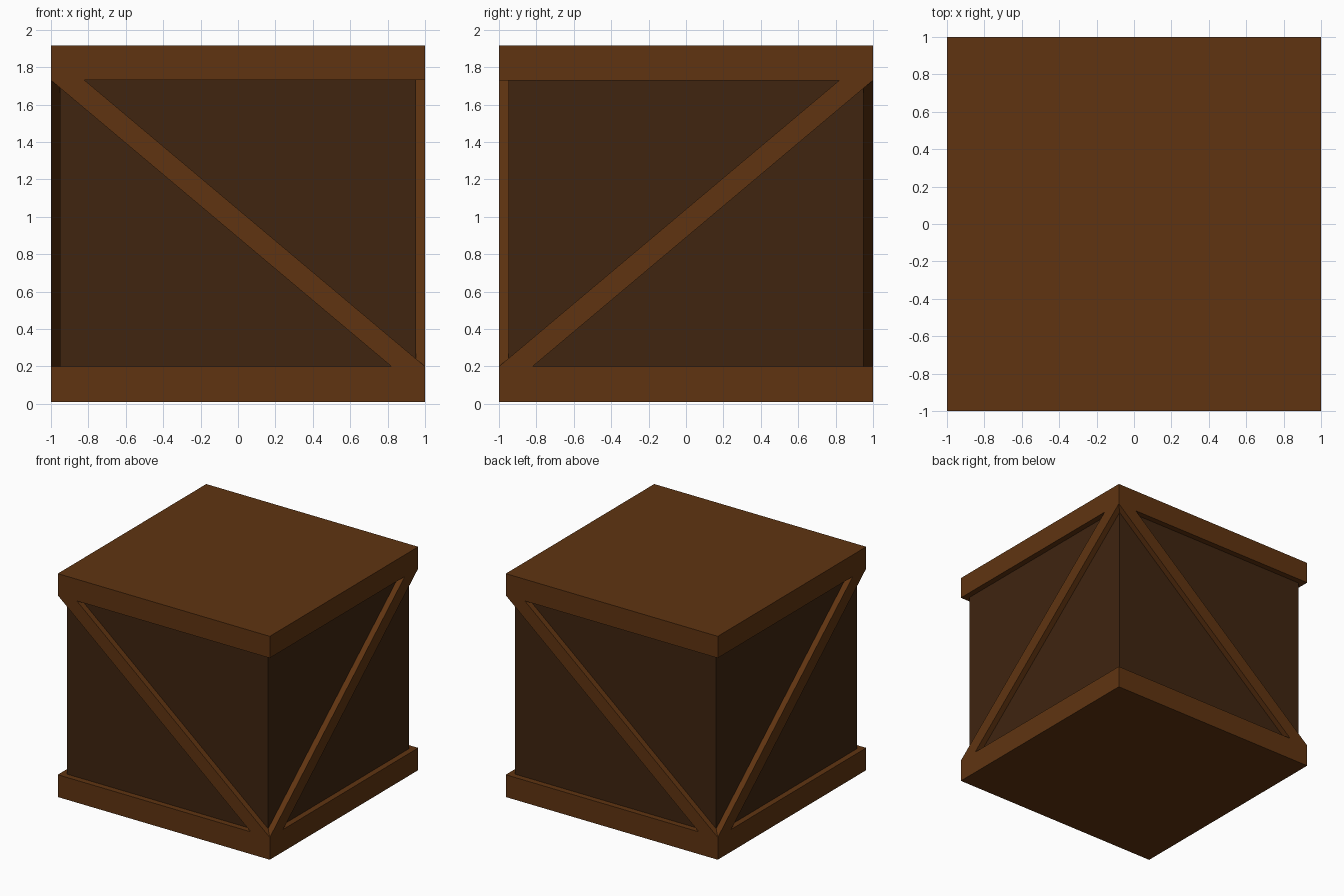
import bpy, bmesh
from math import pi
from mathutils import Matrix

if "Cube" in bpy.data.objects:
    bpy.data.objects.remove(bpy.data.objects["Cube"])


def material(name, rgb):
    m = bpy.data.materials.new(name)
    m.diffuse_color = (*rgb, 1)
    m.use_nodes = True
    m.node_tree.nodes["Principled BSDF"].inputs["Base Color"].default_value = m.diffuse_color
    return m


WOOD = material("frame_wood", (0.115, 0.034, 0.0055))
PANEL = material("panel_wood", (0.05, 0.018, 0.005))
HALF, CORE = 1.0, 0.95            # outer and panel half widths
Z0, Z1, Z2, Z3 = 0.01, 0.20, 1.73, 1.915


def prism(name, outline, depth, mat, matrix=Matrix()):
    """Extrude a closed outline of 3D points along the depth vector."""
    bm = bmesh.new()
    face = bm.faces.new([bm.verts.new(p) for p in outline])
    ext = bmesh.ops.extrude_face_region(bm, geom=[face])
    verts = [v for v in ext["geom"] if isinstance(v, bmesh.types.BMVert)]
    bmesh.ops.translate(bm, verts=verts, vec=depth)
    bmesh.ops.transform(bm, matrix=matrix, verts=bm.verts)
    bmesh.ops.recalc_face_normals(bm, faces=bm.faces)
    mesh = bpy.data.meshes.new(name)
    bm.to_mesh(mesh)
    bm.free()
    mesh.materials.append(mat)
    obj = bpy.data.objects.new(name, mesh)
    bpy.context.collection.objects.link(obj)
    return obj


def slab(name, half, low, high, mat):
    square = [(x * half, y * half, low) for x, y in ((-1, -1), (1, -1), (1, 1), (-1, 1))]
    return prism(name, square, (0, 0, high - low), mat)


# Base, lid and recessed panel body
slab("base", HALF, Z0, Z1, WOOD)
slab("lid", HALF, Z2, Z3, WOOD)
slab("panel_body", CORE, Z1, Z2, PANEL)

# Diagonal braces: one per side, opposite sides matching by half a turn
for i, side in enumerate(("front", "right", "back", "left")):
    s = 1 if i % 2 == 0 else -1
    outline = [(s * x, -HALF, z) for x, z in
               ((-1.0, Z2), (0.82, Z1), (1.0, Z1), (-0.82, Z2))]
    prism(side + "_brace", outline, (0, HALF - CORE, 0), WOOD,
          Matrix.Rotation(i * pi / 2, 4, "Z"))
